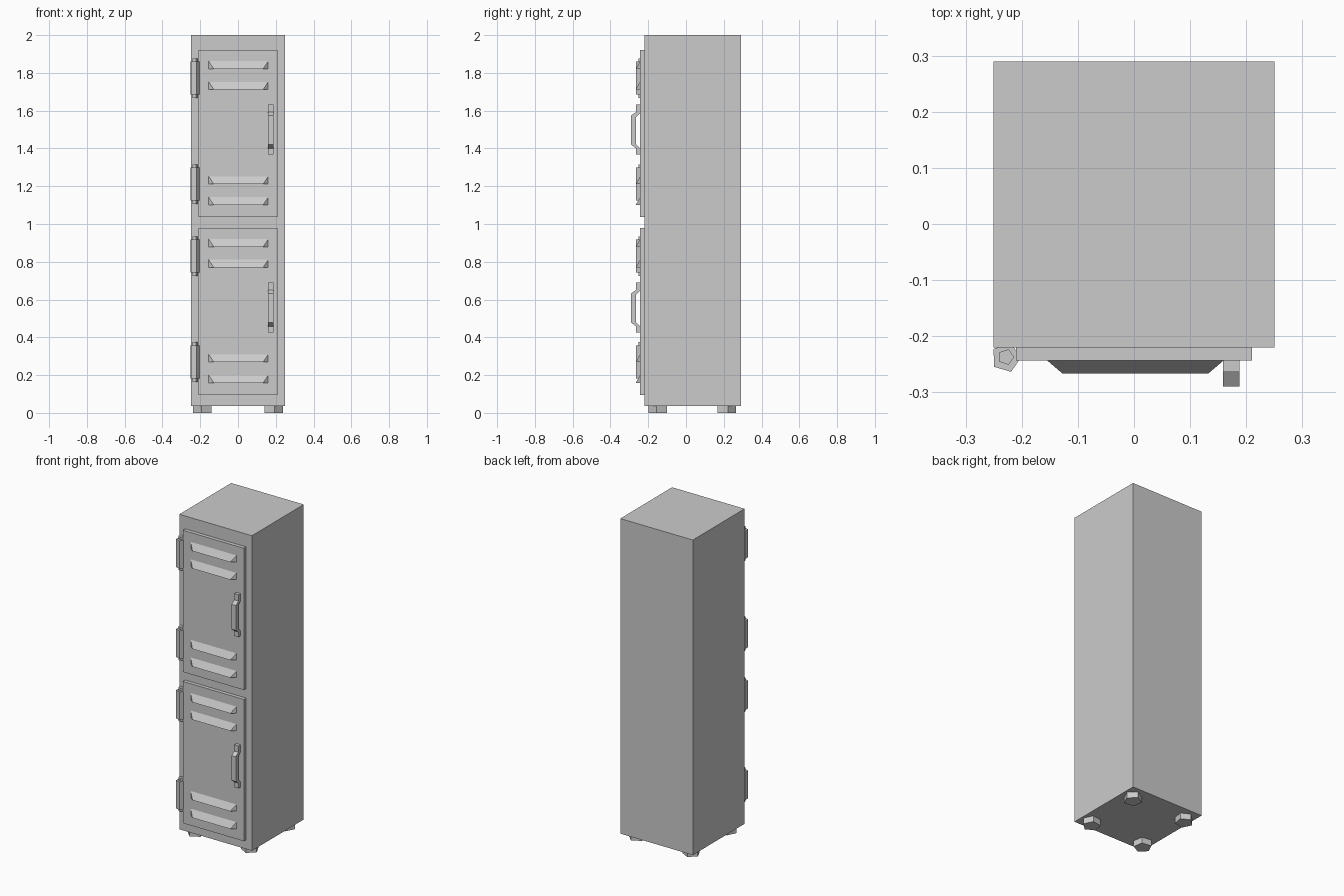
import bpy
from math import cos, sin, radians

if "Cube" in bpy.data.objects:
    bpy.data.objects.remove(bpy.data.objects["Cube"])


def mesh(name, verts, faces):
    me = bpy.data.meshes.new(name)
    me.from_pydata(verts, [], faces)
    ob = bpy.data.objects.new(name, me)
    bpy.context.collection.objects.link(ob)
    # consistent outward normals
    import bmesh
    bm = bmesh.new()
    bm.from_mesh(me)
    bmesh.ops.recalc_face_normals(bm, faces=bm.faces)
    bm.to_mesh(me)
    bm.free()
    return ob


def loft(name, a, b):
    """Solid between two matching closed outlines."""
    n = len(a)
    sides = [(i, (i + 1) % n, n + (i + 1) % n, n + i) for i in range(n)]
    return mesh(name, a + b, sides + [tuple(range(n)), tuple(range(n, 2 * n))])


def box(name, x0, x1, y0, y1, z0, z1):
    outline = [(x0, y0), (x1, y0), (x1, y1), (x0, y1)]
    return loft(name, [(x, y, z0) for x, y in outline], [(x, y, z1) for x, y in outline])


def pentagon(name, x, y, r, start, z0, z1, sx=1, sy=1):
    pts = [(x + sx * r * cos(radians(start + 72 * i)),
            y + sy * r * sin(radians(start + 72 * i))) for i in range(5)]
    return loft(name, [(*p, z0) for p in pts], [(*p, z1) for p in pts])


FRONT = -0.22    # cabinet front
DOOR = -0.243    # door front

# Cabinet
box("cabinet", -0.25, 0.25, FRONT, 0.29, 0.037, 2.0)

# Feet, mirrored to the four corners
for sx in (1, -1):
    for sy in (1, -1):
        pentagon("foot", sx * 0.187, 0.033 + sy * -0.0 - sy * 0.18, 0.052, -10,
                 0.0, 0.04, sx, sy)

# Handle side profile (y, z)
HANDLE = [(DOOR, 1.632), (-0.264, 1.632), (-0.264, 1.593), (-0.29, 1.575),
          (-0.29, 1.42), (-0.264, 1.40), (-0.264, 1.368), (DOOR, 1.368),
          (DOOR, 1.40), (-0.266, 1.424), (-0.266, 1.565), (DOOR, 1.588)]

# Two identical doors with their fittings
for level, dz in (("upper", 0.0), ("lower", -0.942)):
    box(level + "_door", -0.21, 0.21, DOOR, FRONT, 1.037 + dz, 1.92 + dz)

    # Louvres: wedges that widen towards the bottom, with cut-back ends
    for top in (1.862, 1.753, 1.252, 1.142):
        t, b = top + dz, top + dz - 0.041
        mesh(level + "_louvre",
             [(-0.155, DOOR, t), (0.16, DOOR, t), (0.16, DOOR, b), (-0.155, DOOR, b),
              (-0.128, -0.266, b), (0.133, -0.266, b)],
             [(0, 1, 5, 4), (0, 4, 3), (1, 2, 5), (2, 3, 4, 5), (0, 3, 2, 1)])

    # Hinge barrels with slimmer pins
    for z in (1.772, 1.211):
        z += dz
        pentagon(level + "_hinge_barrel", -0.228, -0.238, 0.027, 1.6, z - 0.087, z + 0.087)
        pentagon(level + "_hinge_pin", -0.228, -0.237, 0.0145, 0, z - 0.105, z + 0.105)

    # Bent bar handle
    loft(level + "_handle", [(0.159, y, z + dz) for y, z in HANDLE],
         [(0.188, y, z + dz) for y, z in HANDLE])
